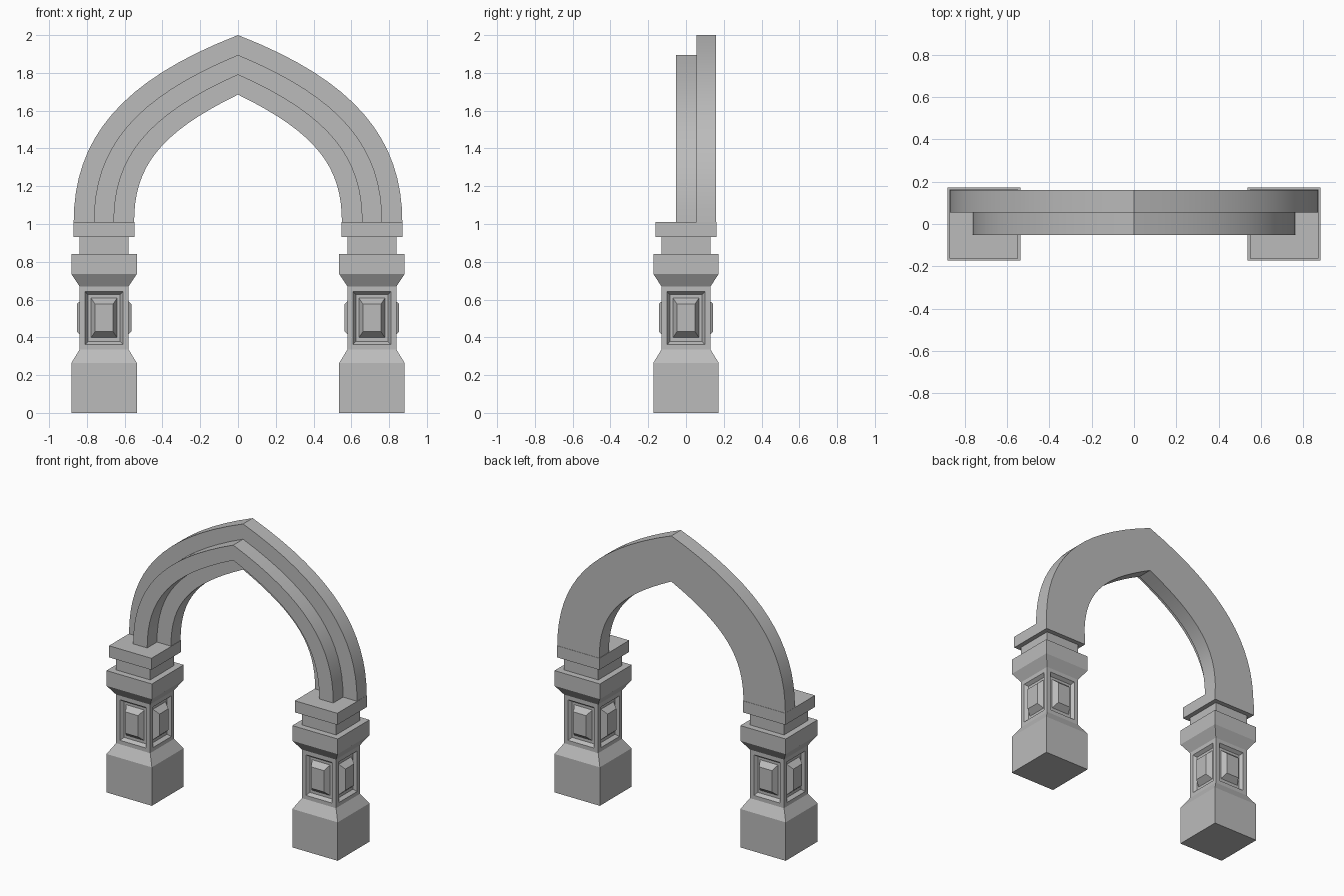
import bpy
from mathutils import Vector, Matrix
from math import pi

if "Cube" in bpy.data.objects:
    bpy.data.objects.remove(bpy.data.objects["Cube"])

stone = bpy.data.materials.new("grey_stone")
stone.diffuse_color = (0.5, 0.5, 0.5, 1)
stone.use_nodes = True
stone.node_tree.nodes["Principled BSDF"].inputs["Base Color"].default_value = stone.diffuse_color
PILLAR_X = 0.709


def make(name, verts, faces):
    mesh = bpy.data.meshes.new(name)
    mesh.from_pydata(verts, [], faces)
    mesh.materials.append(stone)
    obj = bpy.data.objects.new(name, mesh)
    bpy.context.collection.objects.link(obj)
    return obj


def ring_faces(a, b):
    return [(a + i, a + (i + 1) % 4, b + (i + 1) % 4, b + i) for i in range(4)]


def square_stack(name, x, levels):
    """Closed square column through (half width, height) levels."""
    verts, faces = [], [(3, 2, 1, 0)]
    for h, z in levels:
        verts += [(x + sx * h, sy * h, z) for sx, sy in ((-1, -1), (1, -1), (1, 1), (-1, 1))]
    for k in range(len(levels) - 1):
        faces += ring_faces(4 * k, 4 * k + 4)
    n = len(verts)
    faces.append((n - 4, n - 3, n - 2, n - 1))
    return make(name, verts, faces)


def panelled_shaft(name, x):
    """Four sides, each with a sunken frame and a raised bevelled panel."""
    # half width, bottom, top, distance from the axis
    rings = [(0.13, 0.335, 0.67, 0.13), (0.10, 0.362, 0.642, 0.13),
             (0.085, 0.378, 0.626, 0.108), (0.069, 0.398, 0.608, 0.108),
             (0.048, 0.43, 0.577, 0.144)]
    verts, faces = [], []
    for side in range(4):
        turn = Matrix.Rotation(side * pi / 2, 3, 'Z')
        start = len(verts)
        for w, z0, z1, d in rings:
            for px, pz in ((-w, z0), (w, z0), (w, z1), (-w, z1)):
                verts.append(turn @ Vector((px, -d, pz)) + Vector((x, 0, 0)))
        for k in range(len(rings) - 1):
            faces += ring_faces(start + 4 * k, start + 4 * k + 4)
        n = len(verts)
        faces.append((n - 4, n - 3, n - 2, n - 1))
    return make(name, verts, faces)


def bezier(p, t):
    s = 1 - t
    w = (s ** 3, 3 * s * s * t, 3 * s * t * t, t ** 3)
    return sum((Vector(q) * c for q, c in zip(p, w)), Vector((0, 0)))


OUTER = [(0.87, 1.01), (0.87, 1.45), (0.62, 1.76), (0, 2.0)]
INNER = [(0.55, 1.01), (0.55, 1.30), (0.42, 1.48), (0, 1.685)]


def arch_band(name, f0, f1, y0, y1, steps=16):
    """Pointed arch strip between two fractions of the arch thickness."""
    half = []
    for i in range(steps + 1):
        a, b = bezier(INNER, i / steps), bezier(OUTER, i / steps)
        half.append((a.lerp(b, f0), a.lerp(b, f1)))
    mirrored = [tuple(Vector((-p.x, p.y)) for p in pair) for pair in half[-2::-1]]
    verts, faces = [], [(3, 2, 1, 0)]
    sections = half + mirrored
    for p, q in sections:
        verts += [(p.x, y0, p.y), (q.x, y0, q.y), (q.x, y1, q.y), (p.x, y1, p.y)]
    for k in range(len(sections) - 1):
        faces += ring_faces(4 * k, 4 * k + 4)
    n = len(verts)
    faces.append((n - 4, n - 3, n - 2, n - 1))
    obj = make(name, verts, [f[::-1] for f in faces])
    bpy.ops.object.select_all(action='DESELECT')
    obj.select_set(True)
    bpy.context.view_layer.objects.active = obj
    bpy.ops.object.mode_set(mode='EDIT')
    bpy.ops.mesh.select_all(action='SELECT')
    bpy.ops.mesh.normals_make_consistent(inside=False)
    bpy.ops.object.mode_set(mode='OBJECT')
    bpy.ops.object.shade_smooth_by_angle(angle=0.45)


# Two matching pillars
for label, x in (("left", -PILLAR_X), ("right", PILLAR_X)):
    square_stack(label + "_plinth", x, [(0.173, 0), (0.173, 0.265), (0.13, 0.335)])
    panelled_shaft(label + "_shaft", x)
    square_stack(label + "_capital", x, [(0.13, 0.67), (0.173, 0.735), (0.173, 0.84),
                                         (0.13, 0.84), (0.13, 0.93), (0.162, 0.93),
                                         (0.162, 1.01)])

# Wide rear arch and narrow front moulding
arch_band("rear_arch", 0, 1, 0.055, 0.16)
arch_band("front_moulding", 1 / 3, 2 / 3, -0.052, 0.055)
